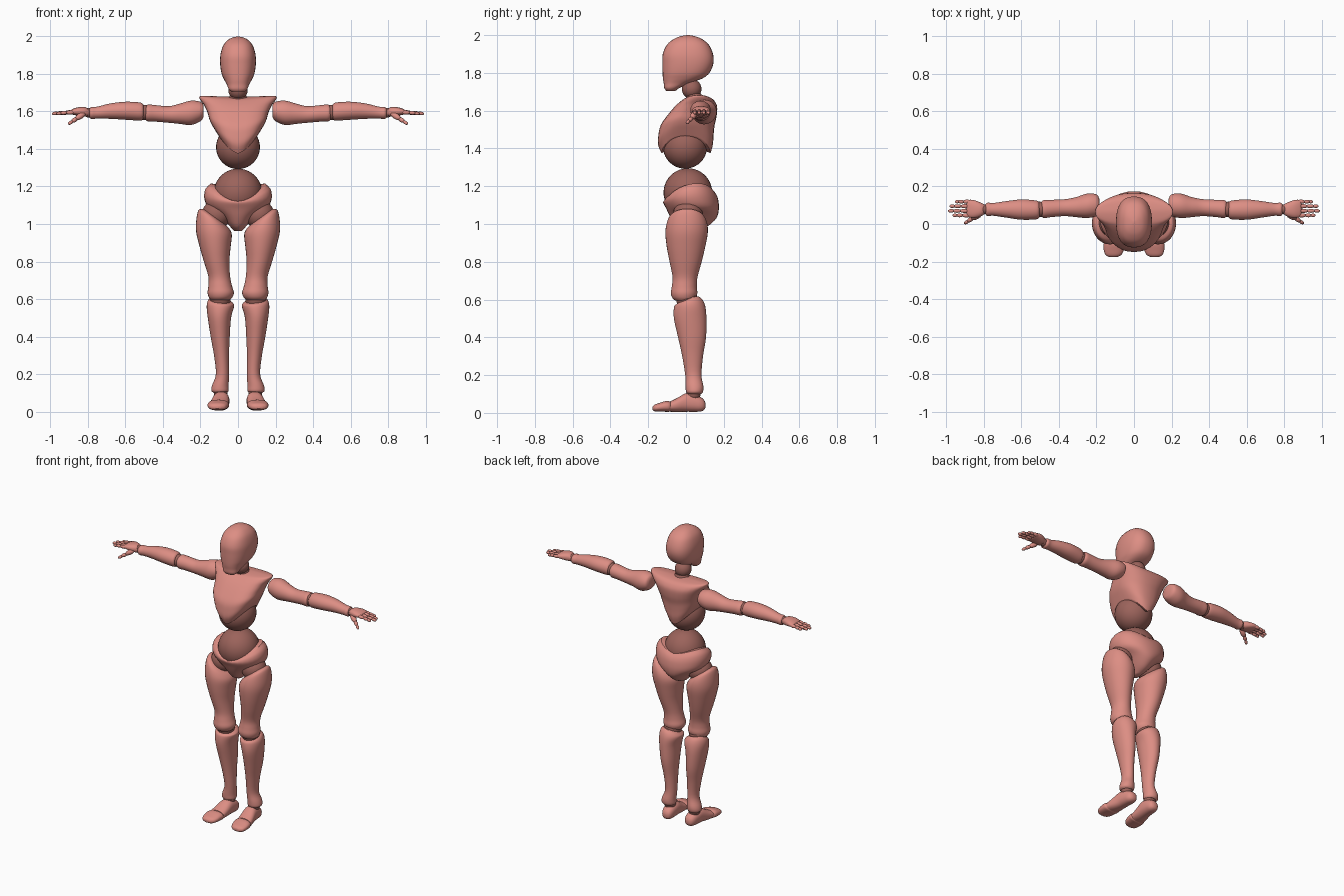
import bpy, bmesh, math
from mathutils import Vector, Matrix

SIDES, STEPS = 32, 4


def material(name, rgb):
    m = bpy.data.materials.new(name)
    m.diffuse_color = (*rgb, 1)
    return m


SKIN = material("salmon_shell", (0.72, 0.27, 0.23))
DARK = material("dark_joint", (0.33, 0.125, 0.105))


def finish(name, bm, mat, mirror):
    bmesh.ops.recalc_face_normals(bm, faces=bm.faces[:])
    me = bpy.data.meshes.new(name)
    bm.to_mesh(me)
    bm.free()
    me.materials.append(mat)
    me.polygons.foreach_set("use_smooth", [True] * len(me.polygons))
    me.set_sharp_from_angle(angle=math.radians(45))
    ob = bpy.data.objects.new(name, me)
    bpy.context.collection.objects.link(ob)
    if mirror:
        ob.modifiers.new("mirror", "MIRROR").use_axis = (True, False, False)
    return ob


def spline(rows):
    """Smooth interpolation through the cross-section rows."""
    rows = [Vector(tuple(r) + (0,) * (8 - len(r))) for r in rows]
    out = []
    for i in range(len(rows) - 1):
        a, b = rows[i], rows[i + 1]
        p = rows[i - 1] if i else a
        n = rows[i + 2] if i + 2 < len(rows) else b
        for s in range(STEPS):
            t = s / STEPS
            out.append(0.5 * (2 * a + (b - p) * t + (2 * p - 5 * a + 4 * b - n) * t ** 2
                              + (3 * a - p - 3 * b + n) * t ** 3))
    return out + [rows[-1]]


def loft(name, axis, rows, power=2.0, mirror=True, mat=SKIN):
    """Rows: position on axis, centre u v, radius u v, side lift, tilt u, tilt v."""
    bm = bmesh.new()
    rings = []
    for a, cu, cv, ru, rv, lift, tu, tv in spline(rows):
        ring = []
        for k in range(SIDES):
            ang = 2 * math.pi * k / SIDES
            c, s = math.cos(ang), math.sin(ang)
            u = math.copysign(abs(c) ** (2 / power), c)
            v = math.copysign(abs(s) ** (2 / power), s)
            h = a + lift * abs(u) ** 1.5 + tu * u + tv * v
            x, y = cu + ru * u, cv + rv * v
            co = {"z": (x, y, h), "x": (h, x, y), "y": (x, h, y)}[axis]
            ring.append(bm.verts.new(co))
        rings.append(ring)
    for r0, r1 in zip(rings, rings[1:]):
        for k in range(SIDES):
            j = (k + 1) % SIDES
            bm.faces.new((r0[k], r0[j], r1[j], r1[k]))
    for ring in (rings[0], rings[-1]):
        mid = bm.verts.new(sum((v.co for v in ring), Vector()) / SIDES)
        for k in range(SIDES):
            bm.faces.new((ring[k], ring[(k + 1) % SIDES], mid))
    return finish(name, bm, mat, mirror)


def ball(name, centre, r, mirror=True, mat=DARK):
    bm = bmesh.new()
    bmesh.ops.create_uvsphere(bm, u_segments=32, v_segments=20, radius=r,
                              matrix=Matrix.Translation(centre))
    finish(name, bm, mat, mirror)


def bone(name, p, q, r):
    """Ellipsoid stretched between two points."""
    p, q = Vector(p), Vector(q)
    d = q - p
    rot = d.to_track_quat("Z", "Y").to_matrix().to_4x4()
    bm = bmesh.new()
    bmesh.ops.create_uvsphere(bm, u_segments=14, v_segments=10, radius=1,
                              matrix=Matrix.Translation((p + q) / 2) @ rot
                              @ Matrix.Diagonal((r, r, d.length / 2, 1)))
    finish(name, bm, SKIN, True)


# Head and neck
loft("head", "z", [
    (1.705, 0, -.08, .035, .025), (1.72, 0, -.075, .05, .04), (1.745, 0, -.05, .06, .068),
    (1.77, 0, -.018, .074, .104), (1.80, 0, 0, .087, .124), (1.85, 0, .01, .095, .135),
    (1.90, 0, .01, .094, .133), (1.95, 0, .01, .08, .11), (1.98, 0, .01, .056, .073),
    (1.994, 0, .01, .03, .038), (2.0, 0, .01, .004, .005)], 2.4, False)
ball("neck_ball", (0, .03, 1.715), .052, False)
loft("neck_base", "z", [(1.64, 0, .05, .06, .05), (1.67, 0, .045, .05, .045),
                        (1.69, 0, .04, .042, .04)], 2, False, DARK)

# Chest shell with arched lower rim, and belly ball
loft("chest", "z", [
    (1.375, 0, 0, .1, .13, .09), (1.42, 0, -.003, .122, .145, .08),
    (1.47, 0, 0, .14, .146, .06), (1.52, 0, .008, .153, .143, .04),
    (1.57, 0, .03, .163, .132, .025), (1.62, 0, .052, .18, .113, .012),
    (1.65, 0, .062, .2, .09, .01), (1.666, 0, .065, .207, .068, .012),
    (1.673, 0, .067, .195, .045, .01)], 2.4, False)
ball("belly_ball", (0, -.005, 1.41), .117, False)

# Pelvis shell and waist ball
loft("pelvis", "z", [
    (.962, 0, .02, .02, .03), (.985, 0, .03, .05, .08, .01), (1.03, 0, .04, .1, .12, .02),
    (1.08, 0, .035, .16, .139, .01), (1.12, 0, .025, .18, .145, .02, 0, .01),
    (1.14, 0, .02, .174, .138, .045, 0, .02), (1.15, 0, .015, .15, .125, .06, 0, .03)],
    2.1, False)
ball("waist_ball", (0, .01, 1.166), .129, False)

# Legs
ball("hip_ball", (.115, .01, 1.05), .078)
loft("thigh", "z", [
    (.595, .095, -.008, .05, .05), (.61, .093, -.01, .063, .063), (.635, .092, -.01, .07, .07),
    (.67, .095, -.009, .063, .066), (.72, .1, -.005, .058, .066), (.8, .114, -.002, .068, .085),
    (.88, .122, 0, .083, .102), (.95, .128, .003, .095, .112, 0, .008),
    (1.0, .134, .005, .088, .108, 0, .025), (1.035, .138, .005, .072, .092, 0, .04),
    (1.05, .14, .005, .045, .06, 0, .03)])
ball("knee_ball", (.095, .005, .6), .056)
loft("shin", "z", [
    (.1, .095, .045, .036, .036), (.112, .096, .045, .046, .045), (.14, .094, .045, .044, .047),
    (.2, .083, .039, .035, .043), (.3, .088, .035, .04, .055), (.4, .095, .032, .051, .074),
    (.5, .099, .022, .062, .086), (.56, .094, .02, .073, .083),
    (.585, .093, .02, .067, .07, 0, .008, .01), (.6, .093, .022, .05, .05, 0, .01, .012)])
ball("ankle_ball", (.092, .04, .1), .037)
loft("foot", "y", [
    (.103, .085, .04, .012, .012), (.095, .085, .042, .027, .027), (.075, .086, .046, .037, .039),
    (.04, .088, .053, .042, .047), (0, .091, .055, .045, .049), (-.05, .098, .041, .05, .036),
    (-.082, .102, .034, .052, .028)], 2.3)
loft("toes", "y", [
    (-.078, .102, .034, .045, .022), (-.09, .103, .034, .055, .028), (-.11, .106, .034, .056, .028),
    (-.14, .108, .03, .053, .023), (-.165, .11, .026, .042, .018), (-.177, .111, .024, .02, .009)], 2.4)

# Arms
loft("upper_arm", "x", [
    (.185, .095, 1.603, .04, .035), (.2, .1, 1.6, .058, .052), (.25, .097, 1.593, .065, .065),
    (.31, .09, 1.588, .053, .054), (.37, .087, 1.584, .045, .044), (.44, .083, 1.59, .046, .044),
    (.48, .08, 1.592, .048, .045), (.495, .08, 1.592, .038, .036)])
ball("elbow_ball", (.502, .078, 1.595), .041)
loft("forearm", "x", [
    (.505, .075, 1.598, .04, .038), (.522, .075, 1.6, .05, .048), (.6, .077, 1.604, .054, .048),
    (.68, .078, 1.602, .044, .041), (.75, .078, 1.594, .034, .032), (.78, .078, 1.592, .036, .032),
    (.792, .078, 1.592, .027, .025)])
ball("wrist_ball", (.797, .078, 1.594), .026)

# Hands
loft("palm", "x", [
    (.798, .078, 1.595, .026, .02), (.82, .077, 1.598, .038, .026), (.855, .08, 1.6, .048, .022),
    (.885, .083, 1.598, .045, .014), (.892, .083, 1.597, .035, .008)], 2.3)
for label, y, tip in (("index", .046, .968), ("middle", .07, .992),
                      ("ring", .095, .985), ("little", .119, .955)):
    cuts = [.872 + (tip - .872) * f for f in (0, .45, .75, 1)]
    for i in range(3):
        bone(f"{label}_finger_{i + 1}", (cuts[i] - .004, y, 1.597 - .003 * i),
             (cuts[i + 1] + (.004 if i < 2 else 0), y, 1.594 - .003 * i), .0115 - .001 * i)
bone("thumb_base", (.815, .052, 1.592), (.868, .028, 1.558), .016)
bone("thumb_middle", (.858, .033, 1.563), (.888, .013, 1.545), .012)
bone("thumb_tip", (.88, .018, 1.55), (.905, .002, 1.532), .0095)
